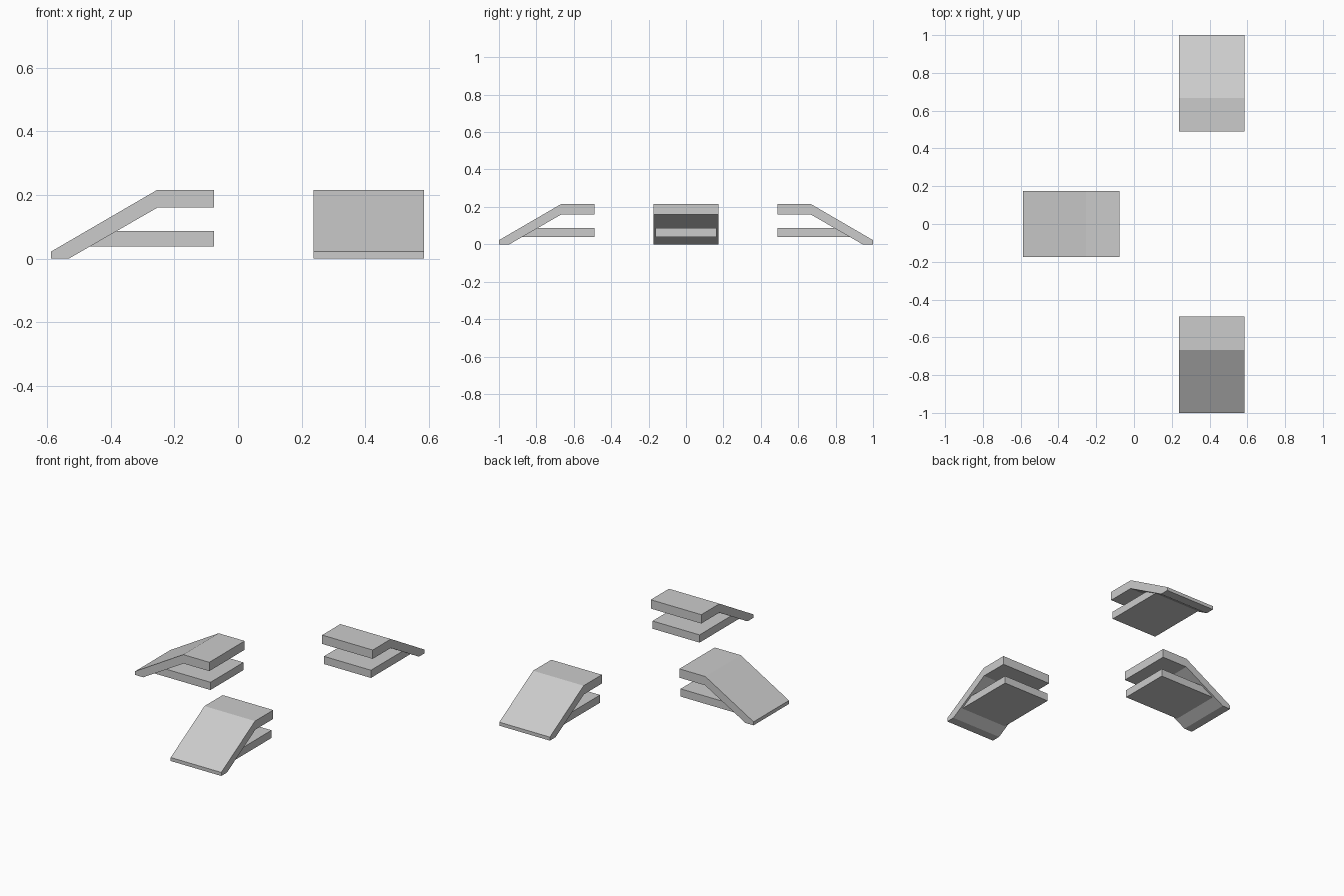
import bpy
import bmesh
from math import pi
from mathutils import Matrix

cube = bpy.data.objects.get("Cube")
if cube:
    bpy.data.objects.remove(cube, do_unlink=True)

grey = bpy.data.materials.new("light grey")
grey.use_nodes = True
grey.diffuse_color = (0.6, 0.6, 0.6, 1)
grey.node_tree.nodes["Principled BSDF"].inputs["Base Color"].default_value = (0.6, 0.6, 0.6, 1)

# Side profiles (distance from the open end, height)
RAMP = [(0, 0.16), (0, 0.215), (-0.179, 0.215), (-0.511, 0.022),
        (-0.511, 0), (-0.455, 0), (-0.177, 0.16)]
SHELF = [(0, 0.038), (0, 0.086), (-0.315, 0.086), (-0.398, 0.038)]


def extruded(name, profile, half_width, matrix):
    """Extrude a side profile across its width and place it."""
    bm = bmesh.new()
    face = bm.faces.new([bm.verts.new((u, -half_width, z)) for u, z in profile])
    result = bmesh.ops.extrude_face_region(bm, geom=[face])
    verts = [v for v in result["geom"] if isinstance(v, bmesh.types.BMVert)]
    bmesh.ops.translate(bm, verts=verts, vec=(0, 2 * half_width, 0))
    bmesh.ops.recalc_face_normals(bm, faces=bm.faces)
    bm.transform(matrix)
    mesh = bpy.data.meshes.new(name)
    bm.to_mesh(mesh)
    bm.free()
    mesh.materials.append(grey)
    obj = bpy.data.objects.new(name, mesh)
    bpy.context.collection.objects.link(obj)


# Three identical ramps, each with a narrower shelf beneath its top deck
PLACES = [("right", -0.076, 0, 0),
          ("front", 0.411, -0.489, pi / 2),
          ("back", 0.411, 0.489, -pi / 2)]
for side, x, y, angle in PLACES:
    place = Matrix.Translation((x, y, 0)) @ Matrix.Rotation(angle, 4, "Z")
    extruded(side + "_ramp", RAMP, 0.174, place)
    extruded(side + "_shelf", SHELF, 0.162, place)
